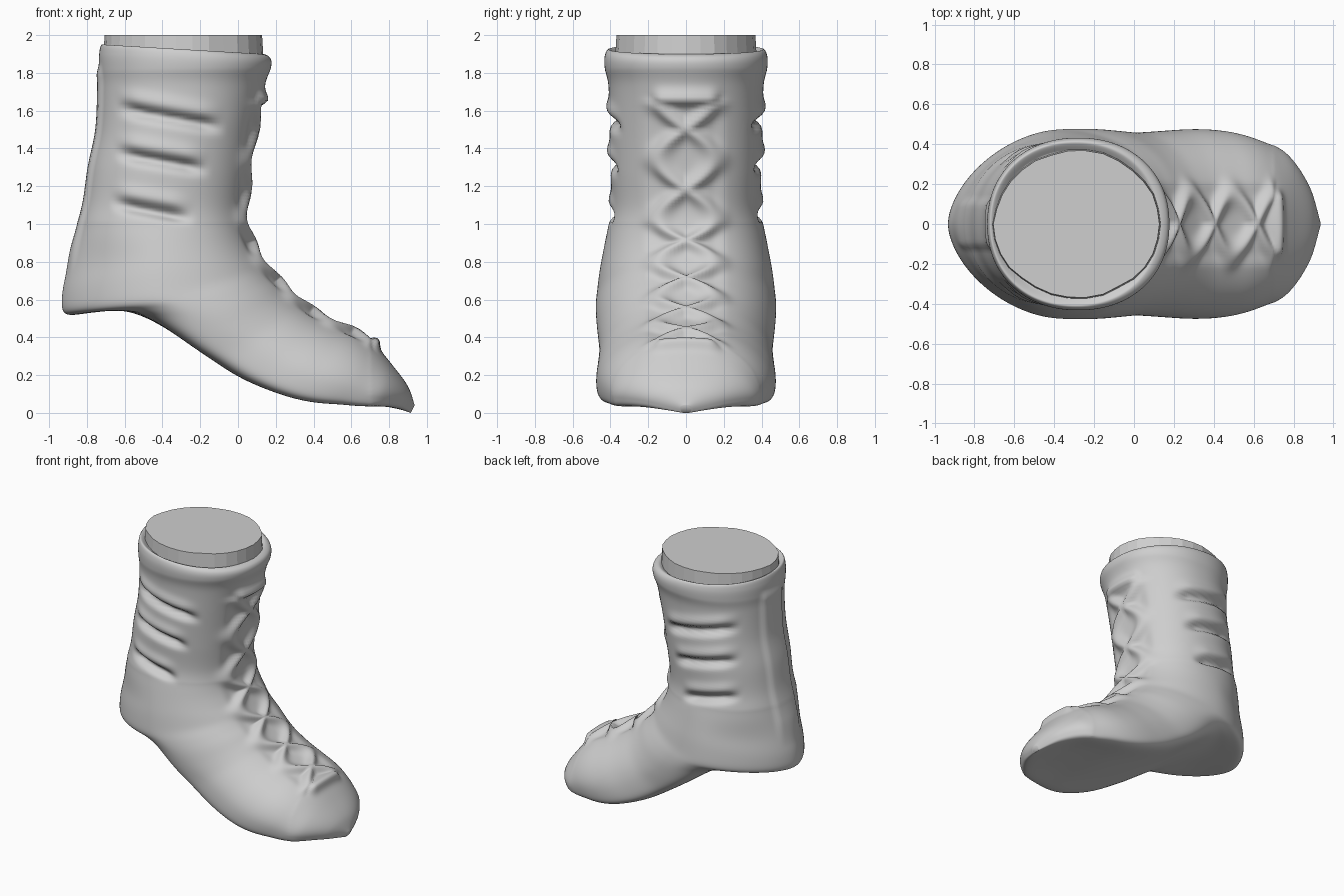
import bpy
import bmesh
import random
from math import pi, sin, cos, exp, hypot

cube = bpy.data.objects.get("Cube")
if cube:
    bpy.data.objects.remove(cube, do_unlink=True)

COLOUR = (0.62, 0.62, 0.62, 1)
grey = bpy.data.materials.new("plain grey")
grey.use_nodes = True
grey.diffuse_color = COLOUR
for node in grey.node_tree.nodes:
    if node.type == "BSDF_PRINCIPLED":
        node.inputs["Base Color"].default_value = COLOUR

SEGMENTS = 160
STEPS = 12
LACE_TOP = 1.66
LACE_LENGTH = 1.62
ANKLE = 0.4 * LACE_LENGTH

# Boot sections from rim to toe: heel/sole point (x, z), shin/instep point (x, z), half width
SECTIONS = [
    (-.68, 1.92, .10, 1.88, .37),
    (-.72, 1.95, .13, 1.90, .41),
    (-.735, 1.90, .17, 1.88, .43),
    (-.735, 1.82, .175, 1.83, .43),
    (-.73, 1.72, .14, 1.73, .41),
    (-.74, 1.5, .09, 1.5, .405),
    (-.78, 1.3, .06, 1.28, .40),
    (-.81, 1.1, .04, 1.08, .395),
    (-.86, .92, .06, .95, .425),
    (-.91, .75, .1, .86, .45),
    (-.935, .62, .14, .8, .467),
    (-.92, .52, .17, .76, .477),
    (-.78, .53, .2, .72, .48),
    (-.6, .54, .24, .68, .478),
    (-.42, .47, .29, .63, .47),
    (-.2, .325, .36, .57, .46),
    (0, .195, .44, .515, .468),
    (.2, .115, .54, .465, .478),
    (.38, .07, .64, .42, .465),
    (.55, .06, .73, .355, .425),
    (.72, .045, .82, .25, .355),
    (.85, .02, .9, .14, .2),
    (.915, .0, .935, .04, .03),
]


def smooth(low, high, value):
    t = min(1, max(0, (value - low) / (high - low)))
    return t * t * (3 - 2 * t)


def bump(distance, width):
    return exp(-(distance / width) ** 2)


def spline(rows, steps):
    """Catmull-Rom samples through the rows."""
    samples = []
    last = len(rows) - 1
    for i in range(last):
        quad = [rows[max(0, min(last, i + k))] for k in (-1, 0, 1, 2)]
        for j in range(steps):
            t = j / steps
            samples.append([
                b + t / 2 * (c - a + t * (2 * a - 5 * b + 4 * c - d
                                          + t * (3 * (b - c) + d - a)))
                for a, b, c, d in zip(*quad)])
    samples.append(list(rows[-1]))
    return samples


def strap_groove(co):
    """Slanting pressed grooves on both sides of the ankle."""
    total = 0
    for start, end, height in ((-.6, -.12, 1.56), (-.61, -.2, 1.33), (-.63, -.28, 1.07)):
        fade = smooth(start - .06, start + .08, co.x) * smooth(end + .06, end - .08, co.x)
        d = co.z - height + .18 * (co.x - (start + end) / 2)
        total += fade * (.016 * bump(d - .07, .04) - .048 * bump(d, .03))
    return total * smooth(.2, .28, abs(co.y))


def laces(y, s):
    """Crossed laces, closer on the foot, with a bar at either end."""
    side = abs(y)
    bars = max(bump(s, .045), bump(s - LACE_LENGTH, .04)) * smooth(.2, .12, side)
    turns = 2 * s / ANKLE if s < ANKLE else 2 + 4 * (s - ANKLE) / (LACE_LENGTH - ANKLE)
    swing = .145 * abs(cos(pi * turns))
    inside = smooth(-.02, .04, s) * smooth(LACE_LENGTH + .02, LACE_LENGTH - .03, s)
    cross = bump((side - swing) * .6, .036) * inside
    return .04 * max(bars, cross) - .014 * inside * smooth(.22, .14, side)


def heel_strip(co):
    """Raised strip up the back."""
    return .016 * smooth(.14, .09, abs(co.y)) * smooth(.7, .9, co.z) * smooth(1.86, 1.78, co.z)


def side_droop(bx, bz):
    """How far the sides hang down to flatten the sole."""
    toe = .06 * smooth(-.2, .3, bx) * smooth(.9, .6, bx)
    return (.12 * bump(bx + .45, .4) + toe) * smooth(.7, .54, bz)


def finish(name, bm, is_smooth):
    bmesh.ops.recalc_face_normals(bm, faces=bm.faces[:])
    mesh = bpy.data.meshes.new(name)
    for face in bm.faces:
        face.smooth = is_smooth
    bm.to_mesh(mesh)
    bm.free()
    mesh.materials.append(grey)
    obj = bpy.data.objects.new(name, mesh)
    bpy.context.collection.objects.link(obj)


def bridge(bm, rings):
    for lower, upper in zip(rings, rings[1:]):
        n = len(lower)
        for k in range(n):
            m = (k + 1) % n
            bm.faces.new((lower[k], lower[m], upper[m], upper[k]))
    bm.faces.new(rings[0])
    bm.faces.new(rings[-1])


# Boot skin lofted through the sections
bm = bmesh.new()
rings, arcs = [], []
arc = 0
previous = None
for bx, bz, fx, fz, width in spline(SECTIONS, STEPS):
    below = fz < LACE_TOP
    if previous and below:
        arc += hypot(fx - previous[0], fz - previous[1])
    previous = (fx, fz)
    arcs.append(arc if below else LACE_TOP - fz)
    foot = smooth(-.85, .1, bx) if bz < .6 else 0
    heel = smooth(1.05, .75, bz)
    middle = .5 - .14 * foot
    power = 2.15 - .45 * heel + 2.1 * foot
    droop = side_droop(bx, bz)
    ring = []
    for k in range(SEGMENTS):
        a = 2 * pi * k / SEGMENTS
        c, s = cos(a), sin(a)
        e = 2 / (power if c < 0 else 2.15)
        u, v = abs(c) ** e, abs(s) ** e
        f = middle + (1 - middle) * u if c > 0 else middle * (1 - u)
        y = width * v * (1 if s > 0 else -1)
        z = bz + (fz - bz) * f - droop * v ** 3
        ring.append(bm.verts.new((bx + (fx - bx) * f, y, z)))
    rings.append(ring)
bridge(bm, rings)

# Blend the ankle into the foot
blend = [v for v in bm.verts if v.co.z < 1 and v.co.x < .7]
for _ in range(30):
    bmesh.ops.smooth_vert(bm, verts=blend, factor=.5,
                          use_axis_x=True, use_axis_y=True, use_axis_z=True)
bmesh.ops.recalc_face_normals(bm, faces=bm.faces[:])
bm.normal_update()

# Press in the grooves and raise the laces and heel strip
moves = []
for ring, arc in zip(rings, arcs):
    for k, vert in enumerate(ring):
        amount = strap_groove(vert.co)
        if cos(2 * pi * k / SEGMENTS) > 0:
            amount += laces(vert.co.y, arc)
        else:
            amount += heel_strip(vert.co)
        moves.append((vert, vert.normal * amount))
for vert, offset in moves:
    vert.co += offset
finish("boot", bm, True)

# Flat-topped leg stump inside the rim
random.seed(4)
bm = bmesh.new()
sides = 30
wobble = [random.uniform(.985, 1.015) for _ in range(sides)]
rings = []
for z, scale in ((1.8, 1.02), (2, .99)):
    ring = []
    for k in range(sides):
        a = 2 * pi * k / sides
        r = scale * wobble[k]
        ring.append(bm.verts.new((-.285 + .42 * r * cos(a), .37 * r * sin(a), z)))
    rings.append(ring)
bridge(bm, rings)
finish("leg_stump", bm, False)
